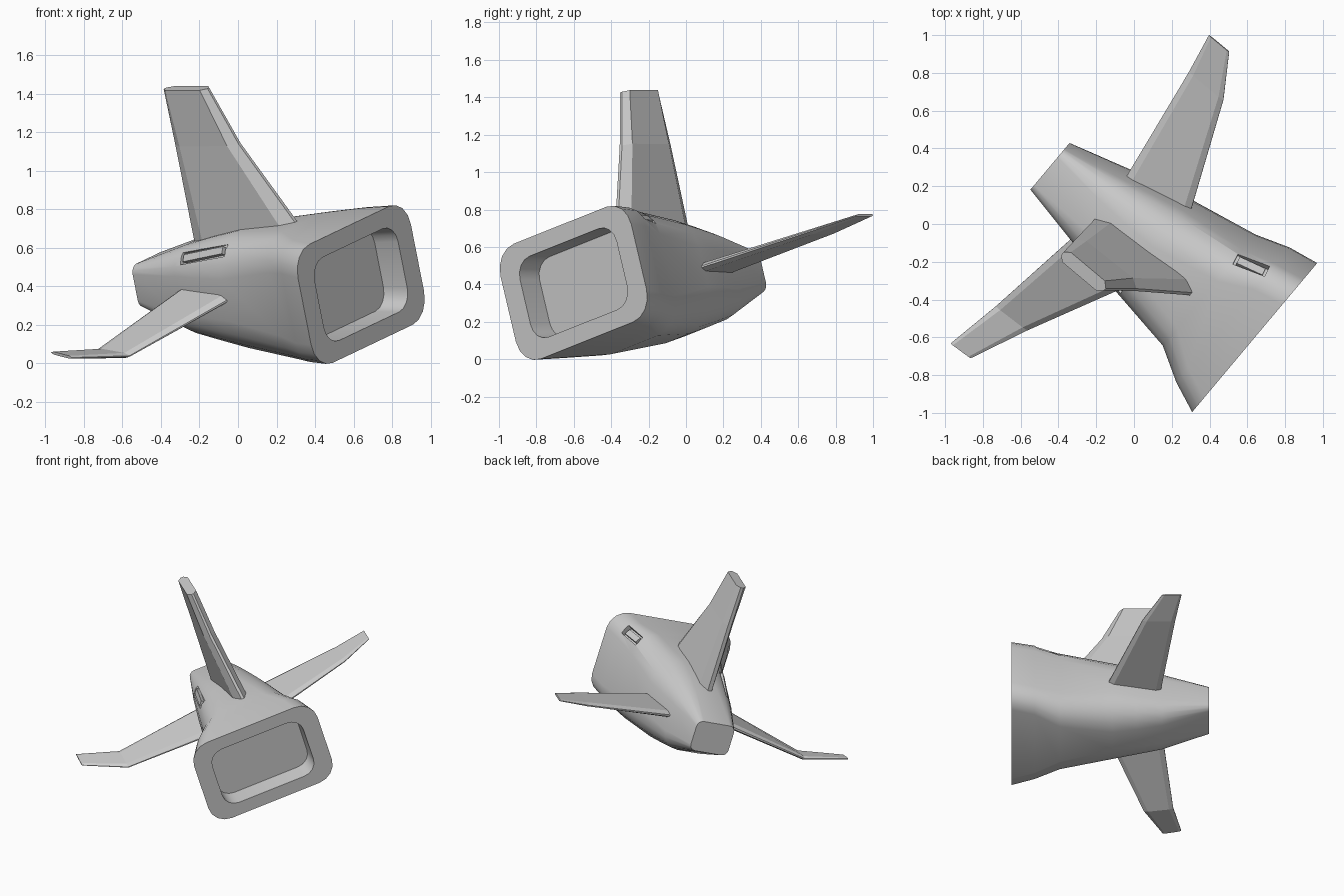
import bpy, bmesh, math
from mathutils import Vector

if "Cube" in bpy.data.objects:
    bpy.data.objects.remove(bpy.data.objects["Cube"])

YAW, ROLL = math.radians(-40), math.radians(17)
A = Vector((math.cos(YAW), math.sin(YAW), 0))      # body axis, towards the open end
B = Vector((-math.sin(YAW), math.cos(YAW), 0))     # sideways
Z = Vector((0, 0, 1))
U = B * math.cos(ROLL) + Z * math.sin(ROLL)        # rolled sideways
V = -B * math.sin(ROLL) + Z * math.cos(ROLL)       # rolled up
ORIGIN = B * -0.05 + Z * 0.41


def loft(name, rings):
    """Closed skin through rings of points, capped at both ends."""
    bm = bmesh.new()
    rows = [[bm.verts.new(p) for p in r] for r in rings]
    n = len(rows[0])
    for r0, r1 in zip(rows, rows[1:]):
        for i in range(n):
            j = (i + 1) % n
            bm.faces.new((r0[i], r0[j], r1[j], r1[i]))
    bm.faces.new(rows[0])
    bm.faces.new(rows[-1])
    bmesh.ops.recalc_face_normals(bm, faces=bm.faces)
    me = bpy.data.meshes.new(name)
    bm.to_mesh(me)
    bm.free()
    ob = bpy.data.objects.new(name, me)
    bpy.context.collection.objects.link(ob)
    return ob


def rounded_ring(s, t, z, w, h, r, n=4):
    """Rolled rounded rectangle across the body axis."""
    c = A * s + B * t + Z * z
    pts = []
    for k, (i, j) in enumerate(((1, 1), (-1, 1), (-1, -1), (1, -1))):
        for m in range(n + 1):
            g = math.pi / 2 * (k + m / n)
            pts.append(c + U * (i * (w - r) + r * math.cos(g)) + V * (j * (h - r) + r * math.sin(g)))
    return pts


def fin(name, span, thick, stations):
    """Hexagonal-section fin: stations are (span, offset, lead, trail, half thickness, bevel, twist)."""
    rings = []
    for d, off, le, te, k, bev, tw in stations:
        c = ORIGIN + span * d + thick * off
        sec = ((le, k * .2), (le - bev, k), (te + bev, k), (te, k * .3),
               (te, -k * .3), (te + bev, -k), (le - bev, -k), (le, -k * .2))
        rings.append([c + A * s + thick * (y + tw * ((le + te) / 2 - s)) for s, y in sec])
    return loft(name, rings)


def panel_box(name, s, t, z, normal, drift, length, width, low, high):
    """Box lying along the skin, from low to high across it."""
    nrm = (B * normal[0] + Z * normal[1]).normalized()
    e1 = (A + nrm * 0.19 + A.cross(nrm) * drift).normalized()
    e2 = nrm.cross(e1).normalized()
    e3 = e1.cross(e2)
    c = A * s + B * t + Z * z
    return loft(name, [[c + e3 * d + e1 * (i * length / 2) + e2 * (j * width / 2)
                        for i, j in ((1, 1), (-1, 1), (-1, -1), (1, -1))] for d in (low, high)])


# body shell, from tail to rim, then into the recess
body = loft("body", [rounded_ring(*p) for p in (
    (-.537, -.052, .435, .145, .116, .045),
    (-.20, -.036, .413, .218, .236, .13),
    (-.02, -.028, .412, .254, .278, .17),
    (.155, -.02, .41, .287, .313, .20),
    (.53, -.012, .404, .341, .342, .17),
    (.71, -.032, .408, .424, .328, .14),
    (.876, -.05, .408, .477, .322, .14),
    (.876, -.05, .408, .352, .226, .10),
    (.72, -.05, .408, .347, .221, .10))])

# shallow pockets in the skin, each with an inner plate
panels = {"top": (.615, .235, .768, (.56, .83), -.2, .18, .075),
          "side": (.01, -.31, .57, (-.94, .34), -.08, .34, .07)}
bpy.context.view_layer.objects.active = body
for key, p in panels.items():
    cutter = panel_box(key + "_panel_cutter", *p, -.035, .08)
    cutter.hide_render = True
    m = body.modifiers.new("pocket", 'BOOLEAN')
    m.operation, m.solver, m.object = 'DIFFERENCE', 'EXACT', cutter
    bpy.ops.object.modifier_apply(modifier=m.name)
    bpy.data.objects.remove(cutter)
    panel_box(key + "_panel", *p[:5], p[5] - .03, p[6] - .03, -.04, -.012)

bpy.ops.object.select_all(action='DESELECT')
body.select_set(True)
bpy.ops.object.shade_smooth_by_angle(angle=math.radians(32))

# upright fin
fin("upper_fin", V, U, ((.20, .03, .535, -.175, .052, .08, -.11),
                        (.76, .005, .23, -.185, .042, .05, -.03),
                        (1.065, -.003, .105, -.19, .036, .03, 0)))
# straight side fin
fin("right_fin", U, V, ((.15, -.005, .25, -.18, .026, .04, .05),
                        (.90, .012, -.06, -.295, .015, .03, .02),
                        (1.13, .03, -.2, -.339, .007, .015, .02)))
# bent side fin
fin("left_fin", -U, V, ((.12, .025, .235, -.19, .026, .04, .02),
                        (.82, -.125, -.07, -.28, .014, .03, .15),
                        (1.115, -.045, -.205, -.337, .008, .015, .22)))
